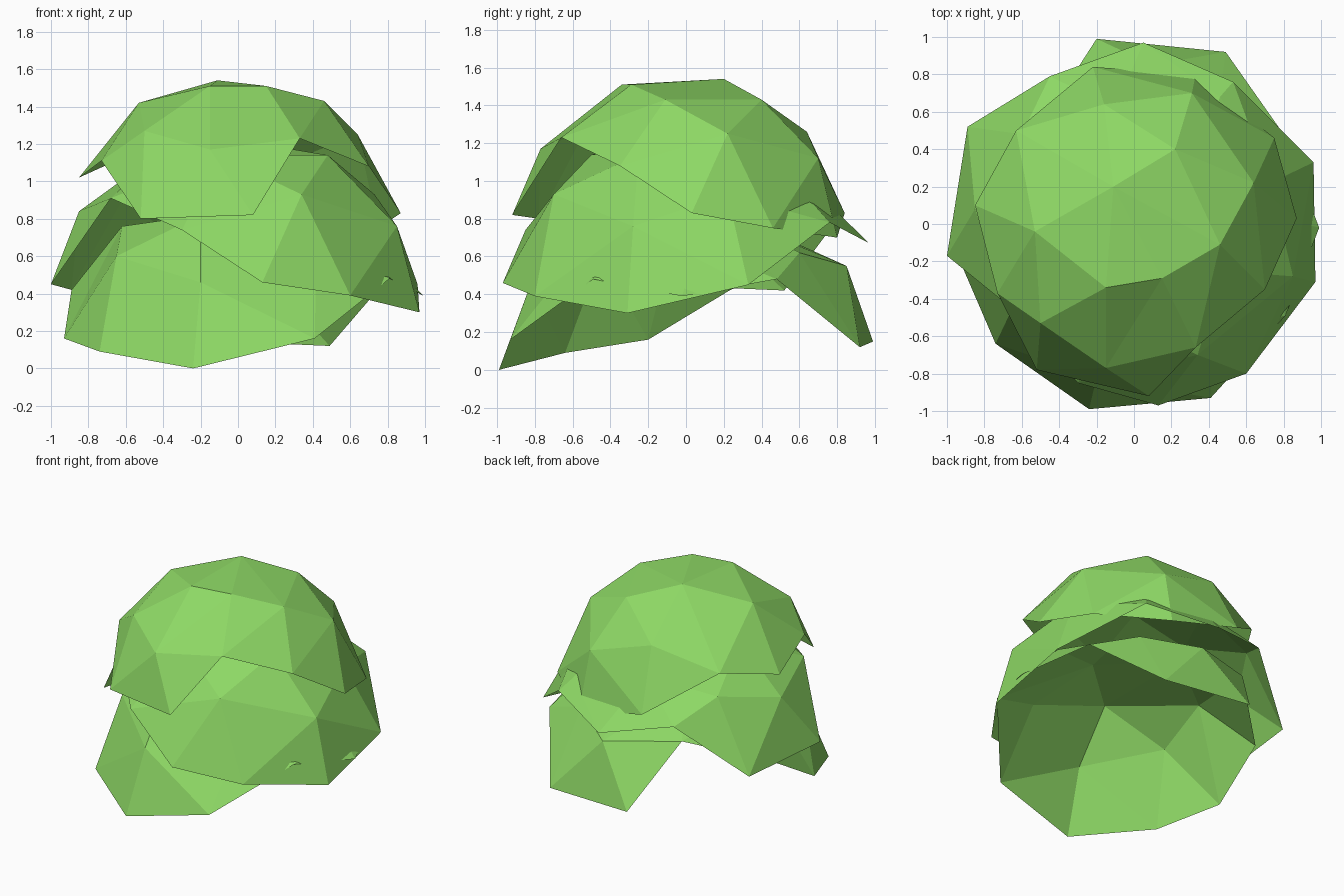
import bpy
import bmesh
import math
from mathutils import Vector
from mathutils.geometry import delaunay_2d_cdt

default_cube = bpy.data.objects.get("Cube")
if default_cube:
    bpy.data.objects.remove(default_cube, do_unlink=True)

# Single leaf colour
leaf_green = bpy.data.materials.new("leaf_green")
leaf_green.use_nodes = True
colour = (0.27, 0.69, 0.13, 1)
leaf_green.diffuse_color = colour
shader = next(n for n in leaf_green.node_tree.nodes if n.type == "BSDF_PRINCIPLED")
shader.inputs["Base Color"].default_value = colour
shader.inputs["Roughness"].default_value = 0.9


def flatten(direction):
    """Unroll a direction on the dome into the plane around its pole."""
    d = direction.normalized()
    angle = math.acos(max(-1, min(1, d.z)))
    flat = Vector((d.x, d.y))
    return flat.normalized() * angle if flat.length > 1e-6 else flat


def leaf_cap(name, base, rim, crown):
    """Thin faceted dome with a jagged rim and a few crown corners."""
    centre = Vector((0, 0, base))
    corners = [Vector(p) for p in rim + crown]

    # Join the corners into triangles that stay inside the rim
    plane = [flatten(p - centre) for p in corners]
    loop = [(i, (i + 1) % len(rim)) for i in range(len(rim))]
    result = delaunay_2d_cdt(plane, loop, [], 1, 1e-5)
    triangles, origins = result[2], result[3]

    bm = bmesh.new()
    verts = [bm.verts.new(corners[origin[0]]) for origin in origins]
    for triangle in triangles:
        bm.faces.new([verts[i] for i in triangle])
    loose = [v for v in bm.verts if not v.link_faces]
    bmesh.ops.delete(bm, geom=loose, context="VERTS")

    # Turn every face outwards
    bm.normal_update()
    for face in bm.faces:
        if face.normal.dot(face.calc_center_median() - centre) < 0:
            face.normal_flip()

    mesh = bpy.data.meshes.new(name)
    bm.to_mesh(mesh)
    bm.free()
    mesh.materials.append(leaf_green)
    cap = bpy.data.objects.new(name, mesh)
    bpy.context.collection.objects.link(cap)


# Rims run counter-clockwise from the front
top_rim = [(-.52, -.78, .8), (.08, -.92, .82), (.33, -.66, 1.23), (.7, -.35, 1.08),
           (.87, .03, .83), (.75, .46, .75), (.33, .8, .7), (-.22, .84, .83),
           (-.63, .5, 1.12), (-.85, .1, 1.02), (-.73, -.37, 1.11)]
top_crown = [(-.15, -.34, 1.51), (.15, -.29, 1.51), (-.11, .2, 1.54),
             (-.53, -.04, 1.42), (.46, -.11, 1.43), (.22, .4, 1.43),
             (.64, .22, 1.25), (-.16, .64, 1.26), (.31, .7, 1.12),
             (-.5, -.53, 1.27), (-.15, -.77, 1.17)]

middle_rim = [(-.3, -.85, .74), (.13, -.97, .46), (.6, -.8, .39), (.97, -.31, .3),
              (.96, .33, .45), (.53, .76, .78), (.05, .97, .67), (-.45, .79, .78),
              (-.89, .52, .42), (-1, -.17, .45), (-.68, -.43, .91)]
middle_crown = [(.34, -.7, .93), (.85, -.28, .76), (.73, .22, .93), (.46, .68, .87),
                (-.85, .08, .84), (-.6, .48, .93), (-.1, -.5, 1.14),
                (.48, -.25, 1.14), (0, 0, 1.22), (-.45, 0, 1.13),
                (.35, .35, 1.1), (-.1, .62, 1.01)]

lower_rim = [(-.24, -.99, 0), (.41, -.93, .16), (.81, -.49, .48), (.99, -.02, .39),
             (.8, .48, .48), (.49, .92, .12), (-.2, .99, .15), (-.42, .65, .61),
             (-.89, .23, .42), (-.93, -.2, .16), (-.74, -.64, .09)]
lower_crown = [(-.2, -.82, .46), (-.65, -.45, .6), (-.2, -.55, .82), (.42, -.57, .61),
               (-.62, -.05, .76), (.1, .85, .55), (.45, .6, .62),
               (.72, .05, .66), (.3, .2, .82), (-.2, .25, .82), (.2, -.2, .84)]

# Three overlapping caps of foliage
leaf_cap("top_leaf_cap", .83, top_rim, top_crown)
leaf_cap("middle_leaf_cap", .4, middle_rim, middle_crown)
leaf_cap("lower_leaf_cap", .13, lower_rim, lower_crown)
